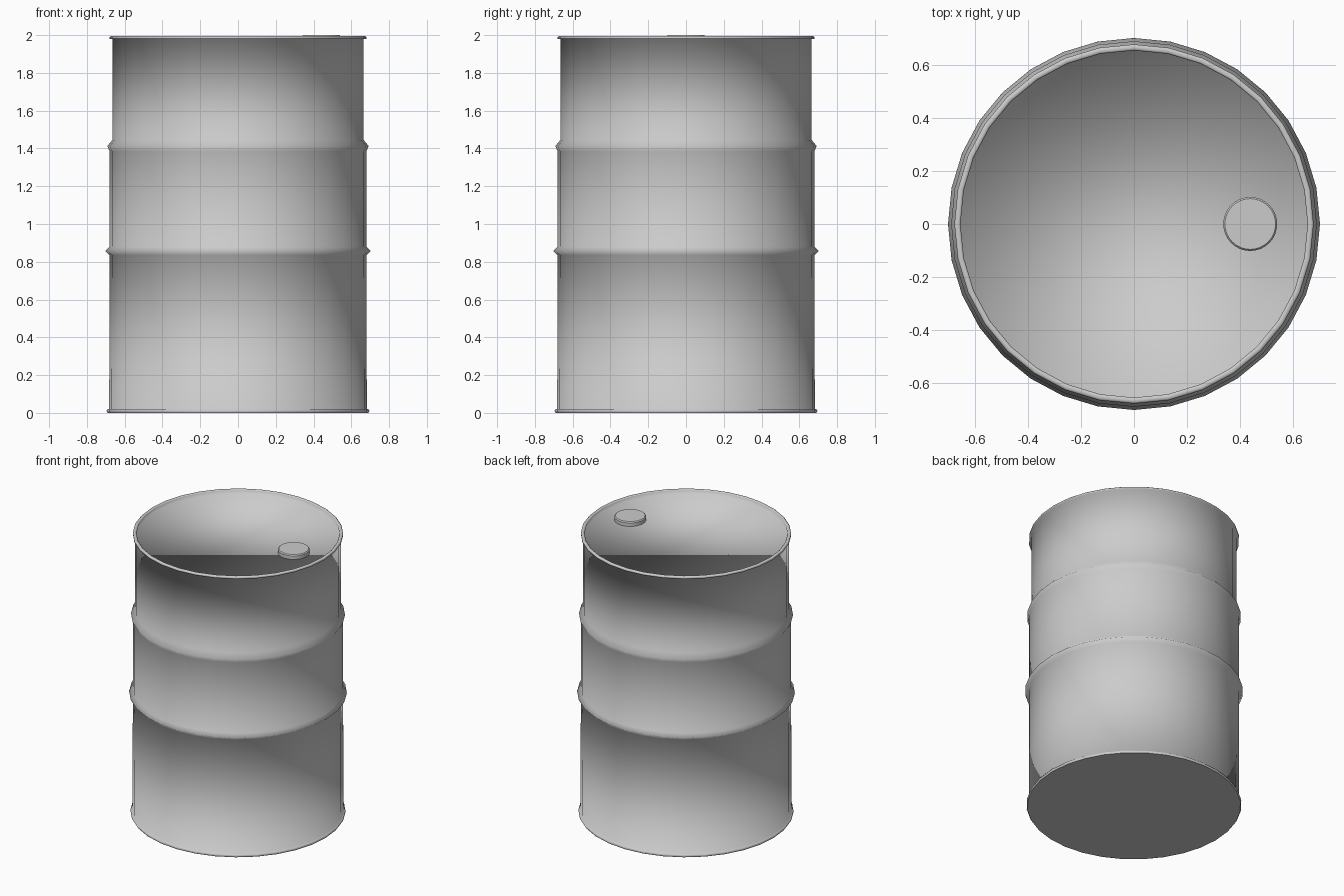
import bpy, bmesh, math

if "Cube" in bpy.data.objects:
    bpy.data.objects.remove(bpy.data.objects["Cube"])

SIDES = 32


def lathe(name, profile, sides, centre=(0, 0), cap_bottom=False):
    """Revolve a (radius, z) profile; the last ring is closed with a cap."""
    bm = bmesh.new()
    rings = []
    for r, z in profile:
        rings.append([bm.verts.new((centre[0] + r * math.cos(2 * math.pi * i / sides),
                                    centre[1] + r * math.sin(2 * math.pi * i / sides), z))
                      for i in range(sides)])
    for a, b in zip(rings, rings[1:]):
        for i in range(sides):
            j = (i + 1) % sides
            bm.faces.new((a[i], a[j], b[j], b[i])).smooth = True
    bm.faces.new(rings[-1]).smooth = True
    if cap_bottom:
        base = bm.faces.new(rings[0][::-1])
        for e in base.edges:
            e.smooth = False
    mesh = bpy.data.meshes.new(name)
    bm.to_mesh(mesh)
    bm.free()
    obj = bpy.data.objects.new(name, mesh)
    bpy.context.collection.objects.link(obj)
    return obj


# Drum: base lip, stepped walls with two hoops, top rim and recessed lid
lathe("drum_body", [
    (0.69, 0.0), (0.696, 0.01), (0.69, 0.02), (0.682, 0.022),
    (0.68, 0.835), (0.704, 0.857), (0.68, 0.88),
    (0.68, 1.385), (0.692, 1.413), (0.665, 1.445),
    (0.665, 1.978), (0.68, 1.98), (0.68, 1.99), (0.674, 1.995),
    (0.662, 1.995), (0.657, 1.99), (0.657, 1.968),
], SIDES, cap_bottom=True)

# Bung cap on the lid
bung = lathe("bung_cap", [(0.102, 1.96), (0.102, 1.993), (0.096, 2.0)],
             SIDES, centre=(0.44, 0))
bpy.ops.object.select_all(action='DESELECT')
bung.select_set(True)
bpy.context.view_layer.objects.active = bung
bpy.ops.object.shade_smooth_by_angle(angle=math.radians(30))
